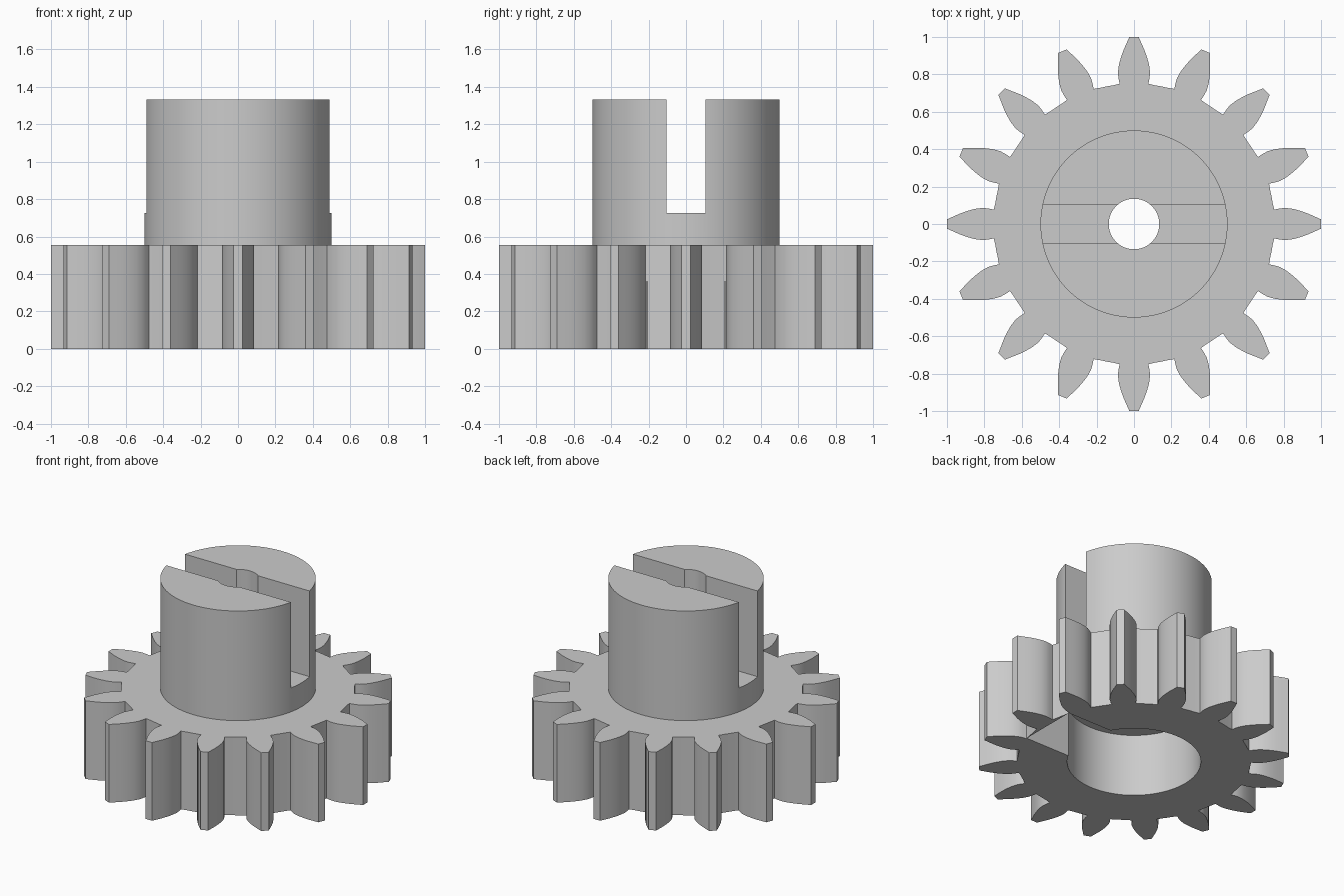
import bpy
import bmesh
import math

if "Cube" in bpy.data.objects:
    bpy.data.objects.remove(bpy.data.objects["Cube"], do_unlink=True)

GEAR_H, HUB_TOP, TEETH, ROOT = 0.555, 1.333, 16, 0.75

grey = bpy.data.materials.new("plain grey")
grey.use_nodes = True
colour = (0.6, 0.6, 0.6, 1)
grey.diffuse_color = colour
grey.node_tree.nodes["Principled BSDF"].inputs["Base Color"].default_value = colour


def prism(name, outline, z0, z1):
    """Closed solid made by extruding a flat outline from z0 up to z1."""
    bm = bmesh.new()
    face = bm.faces.new([bm.verts.new((x, y, z0)) for x, y in outline])
    top = bmesh.ops.extrude_face_region(bm, geom=[face])["geom"]
    bmesh.ops.translate(bm, vec=(0, 0, z1 - z0),
                        verts=[v for v in top if isinstance(v, bmesh.types.BMVert)])
    bmesh.ops.recalc_face_normals(bm, faces=bm.faces)
    mesh = bpy.data.meshes.new(name)
    bm.to_mesh(mesh)
    bm.free()
    mesh.materials.append(grey)
    obj = bpy.data.objects.new(name, mesh)
    bpy.context.collection.objects.link(obj)
    return obj


def circle(radius, sides=96):
    return [(radius * math.cos(math.tau * i / sides),
             radius * math.sin(math.tau * i / sides)) for i in range(sides)]


def rectangle(x0, x1, half):
    return [(x0, -half), (x1, -half), (x1, half), (x0, half)]


def combine(target, tool, operation):
    """Boolean the tool into the target, then discard the tool."""
    tool.hide_render = True
    bpy.context.view_layer.objects.active = target
    mod = target.modifiers.new("bool", "BOOLEAN")
    mod.operation, mod.solver, mod.object = operation, "EXACT", tool
    bpy.ops.object.modifier_apply(modifier=mod.name)
    bpy.data.objects.remove(tool, do_unlink=True)


# Toothed outline: half a flank (radius, half width), mirrored and repeated
flank = [(ROOT, 0.077), (0.78, 0.083), (0.81, 0.086), (0.85, 0.081),
         (0.89, 0.07), (0.93, 0.056), (0.97, 0.038), (1.0, 0.025)]
tooth = [(r, -w) for r, w in flank] + [(r, w) for r, w in reversed(flank)]
pitch = math.tau / TEETH
base = math.atan2(flank[0][1], ROOT)
outline = []
for i in range(TEETH):
    a = i * pitch
    outline += [(r * math.cos(a) - w * math.sin(a),
                 r * math.sin(a) + w * math.cos(a)) for r, w in tooth]
    for k in (1, 2, 3):     # rounded valley floor
        b = a + base + (pitch - 2 * base) * k / 4
        outline.append((ROOT * math.cos(b), ROOT * math.sin(b)))

gear = prism("gear_with_slotted_hub", outline, 0, GEAR_H)

# Hub on top
combine(gear, prism("hub", circle(0.5), 0.5, HUB_TOP), "UNION")
# Wide recess from below, and the shaft hole through the hub
combine(gear, prism("recess", circle(0.43), -0.1, 0.444), "DIFFERENCE")
combine(gear, prism("shaft_hole", circle(0.135, 64), 0.3, 1.5), "DIFFERENCE")
# Drive slot across the hub top
combine(gear, prism("drive_slot", rectangle(-0.7, 0.7, 0.104), 0.725, 1.5), "DIFFERENCE")
# Keyway under the gear, towards one side
combine(gear, prism("keyway", rectangle(0, 0.724, 0.211), -0.1, 0.36), "DIFFERENCE")

bpy.ops.object.select_all(action="DESELECT")
gear.select_set(True)
bpy.context.view_layer.objects.active = gear
bpy.ops.object.shade_smooth_by_angle(angle=math.radians(25))
